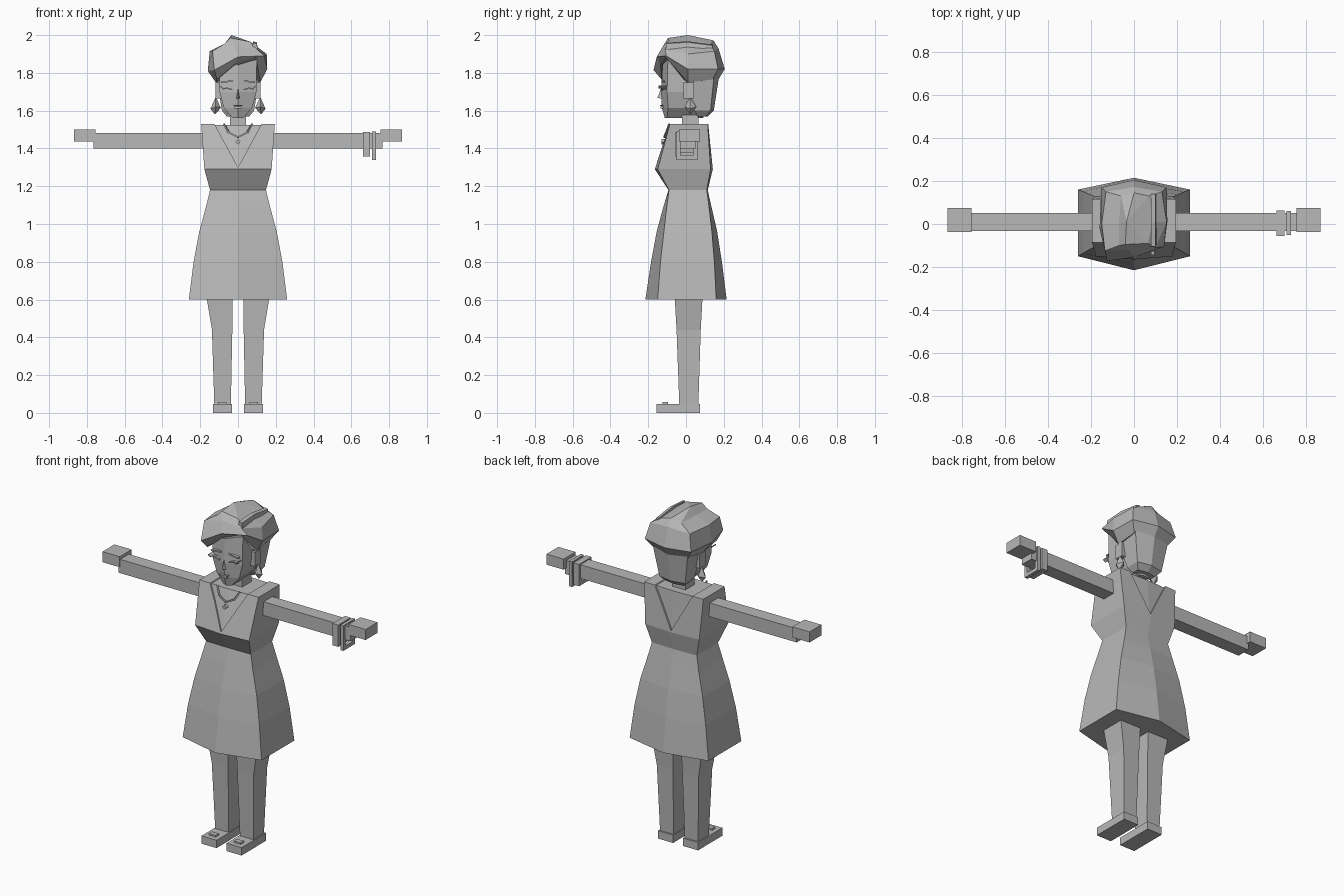
import bpy, bmesh, math
from mathutils import Matrix, Vector

grey = bpy.data.materials.new("plain grey")
grey.diffuse_color = (0.48, 0.48, 0.48, 1)


def finish(name, bm):
    bmesh.ops.recalc_face_normals(bm, faces=bm.faces)
    me = bpy.data.meshes.new(name)
    bm.to_mesh(me)
    bm.free()
    me.materials.append(grey)
    ob = bpy.data.objects.new(name, me)
    bpy.context.collection.objects.link(ob)
    return ob


def loft(name, rings, mirror=1):
    """Skin equal rings of points; a single-point ring closes to a tip."""
    bm = bmesh.new()
    rows = [[bm.verts.new((x * mirror, y, z)) for x, y, z in r] for r in rings]
    for a, b in zip(rows, rows[1:]):
        n = max(len(a), len(b))
        for i in range(n):
            j = (i + 1) % n
            if len(a) == 1:
                bm.faces.new((a[0], b[j], b[i]))
            elif len(b) == 1:
                bm.faces.new((a[i], a[j], b[0]))
            else:
                bm.faces.new((a[i], a[j], b[j], b[i]))
    for r in (rows[0], rows[-1]):
        if len(r) > 2:
            bm.faces.new(r)
    return finish(name, bm)


def hexa(z, hx, front, front_mid, back, back_mid):
    return [(-hx, front, z), (0, front_mid, z), (hx, front, z),
            (hx, back, z), (0, back_mid, z), (-hx, back, z)]


def rect(z, x0, x1, y0, y1):
    return [(x0, y0, z), (x1, y0, z), (x1, y1, z), (x0, y1, z)]


def box(name, x0, x1, y0, y1, z0, z1, mirror=1, tilt=0):
    c = Vector(((x0 + x1) / 2 * mirror, (y0 + y1) / 2, (z0 + z1) / 2))
    bm = bmesh.new()
    bmesh.ops.create_cube(bm, size=1, matrix=Matrix.Translation(c)
                          @ Matrix.Rotation(tilt * mirror, 4, 'Y')
                          @ Matrix.Diagonal((x1 - x0, y1 - y0, z1 - z0, 1)))
    return finish(name, bm)


def bar(name, a, b, t):
    """Thin square bar between two points."""
    a, b = Vector(a), Vector(b)
    d = b - a
    bm = bmesh.new()
    bmesh.ops.create_cube(bm, size=1, matrix=Matrix.Translation((a + b) / 2)
                          @ d.to_track_quat('Z', 'Y').to_matrix().to_4x4()
                          @ Matrix.Diagonal((t, t, d.length, 1)))
    return finish(name, bm)


# Dress: flared skirt and fitted bodice
loft("skirt", [
    hexa(0.60, 0.26, -0.15, -0.215, 0.16, 0.215),
    hexa(0.80, 0.235, -0.135, -0.185, 0.15, 0.19),
    hexa(0.96, 0.205, -0.117, -0.155, 0.137, 0.165),
    hexa(1.09, 0.17, -0.102, -0.12, 0.122, 0.135),
    hexa(1.18, 0.148, -0.09, -0.093, 0.11, 0.115)])
bodice = loft("bodice", [
    hexa(1.18, 0.148, -0.09, -0.093, 0.11, 0.115),
    hexa(1.29, 0.178, -0.15, -0.165, 0.13, 0.142),
    hexa(1.53, 0.195, -0.085, -0.09, 0.115, 0.122)])

# V neckline cut, with the chest just inside it
v = [(-0.13, 1.54), (0.13, 1.54), (0, 1.30)]
cutter = loft("neckline_cutter", [[(x, y, z) for x, z in v] for y in (-0.3, 0.3)])
cutter.hide_render = True
cutter.hide_viewport = True
cutter.display_type = 'WIRE'
cut = bodice.modifiers.new("neckline", 'BOOLEAN')
cut.operation = 'DIFFERENCE'
cut.object = cutter
loft("chest", [
    hexa(1.22, 0.14, -0.09, -0.095, 0.10, 0.105),
    hexa(1.30, 0.16, -0.14, -0.154, 0.12, 0.132),
    hexa(1.525, 0.17, -0.075, -0.082, 0.105, 0.112)])
box("neck", -0.042, 0.042, -0.02, 0.065, 1.48, 1.62)

# Necklace
pts = [(-0.075, -0.088, 1.53), (-0.05, -0.105, 1.485), (0, -0.115, 1.46),
       (0.05, -0.105, 1.485), (0.075, -0.088, 1.53)]
for a, b in zip(pts, pts[1:]):
    bar("necklace_chain", a, b, 0.008)
box("necklace_pendant", -0.01, 0.01, -0.13, -0.11, 1.425, 1.445, tilt=0.78)

# Limbs, ears and earrings on both sides
for s, side in ((1, "right"), (-1, "left")):
    box(side + "_arm", 0.17, 0.765, -0.032, 0.05, 1.40, 1.482, s)
    box(side + "_hand", 0.755, 0.868, -0.037, 0.075, 1.437, 1.50, s)
    loft(side + "_leg", [
        rect(0.03, 0.038, 0.125, -0.035, 0.065),
        rect(0.44, 0.03, 0.138, -0.05, 0.078),
        rect(0.62, 0.028, 0.168, -0.06, 0.088)], s)
    box(side + "_shoe", 0.033, 0.132, -0.155, 0.075, 0, 0.047, s)
    box(side + "_shoe_buckle", 0.06, 0.105, -0.125, -0.095, 0.045, 0.057, s)
    box(side + "_ear", 0.09, 0.12, -0.012, 0.042, 1.665, 1.75, s)
    loft(side + "_earring", [
        [(0.118, 0.022, 1.672)],
        [(0.09, 0.022, 1.615), (0.118, -0.008, 1.62),
         (0.146, 0.022, 1.61), (0.118, 0.055, 1.62)],
        [(0.122, 0.022, 1.58)]], s)
    # Brow, closed eye and lashes
    box(side + "_brow", 0.025, 0.09, -0.128, -0.11, 1.75, 1.758, s, 0.12)
    box(side + "_eye", 0.03, 0.06, -0.132, -0.11, 1.712, 1.719, s, -0.3)
    box(side + "_eye_corner", 0.055, 0.082, -0.126, -0.105, 1.714, 1.721, s, 0.2)
    box(side + "_lash", 0.078, 0.098, -0.145, -0.10, 1.722, 1.728, s, -0.6)

# Square bangles hanging on one wrist
for x0, x1, y0, y1, z0, z1 in ((0.662, 0.70, -0.055, 0.062, 1.358, 1.488),
                               (0.71, 0.73, -0.05, 0.06, 1.34, 1.49)):
    t = 0.022
    box("bangle_top", x0, x1, y0, y1, z1 - t, z1)
    box("bangle_bottom", x0, x1, y0, y1, z0, z0 + t)
    box("bangle_front", x0, x1, y0, y0 + t, z0 + t, z1 - t)
    box("bangle_back", x0, x1, y1 - t, y1, z0 + t, z1 - t)

# Head
loft("head", [
    hexa(1.56, 0.028, -0.10, -0.112, 0.08, 0.09),
    hexa(1.615, 0.075, -0.095, -0.128, 0.10, 0.11),
    hexa(1.70, 0.098, -0.10, -0.132, 0.11, 0.12),
    hexa(1.91, 0.10, -0.095, -0.12, 0.11, 0.12)])
loft("nose", [
    [(-0.012, -0.12, 1.662), (0, -0.152, 1.668), (0.012, -0.12, 1.662)],
    [(-0.008, -0.12, 1.69), (0, -0.143, 1.69), (0.008, -0.12, 1.69)],
    [(0, -0.128, 1.73)]])
box("upper_lip", -0.024, 0.024, -0.138, -0.11, 1.624, 1.631)
box("lower_lip", -0.018, 0.018, -0.136, -0.11, 1.612, 1.622)

# Hair at the back of the head
loft("back_hair", [
    hexa(1.57, 0.06, 0.06, 0.06, 0.105, 0.115),
    hexa(1.60, 0.085, 0.045, 0.045, 0.13, 0.147),
    hexa(1.80, 0.118, -0.01, -0.01, 0.15, 0.178)])

# Swept hair: ring order runs front left, front, right, back, left
loft("swept_hair", [
    [(-0.112, -0.13, 1.765), (-0.01, -0.135, 1.85), (0.095, -0.11, 1.885),
     (0.118, 0.01, 1.75), (0.115, 0.14, 1.765), (0, 0.172, 1.765),
     (-0.115, 0.14, 1.765), (-0.118, 0.0, 1.75)],
    [(-0.125, -0.172, 1.815), (0, -0.155, 1.885), (0.14, -0.105, 1.89),
     (0.155, 0.01, 1.82), (0.152, 0.17, 1.82), (0, 0.205, 1.82),
     (-0.152, 0.17, 1.82), (-0.16, -0.02, 1.81)],
    [(-0.135, -0.125, 1.915), (-0.02, -0.12, 1.945), (0.10, -0.11, 1.925),
     (0.152, 0.01, 1.90), (0.13, 0.15, 1.915), (0, 0.172, 1.93),
     (-0.13, 0.15, 1.915), (-0.15, 0.0, 1.915)],
    [(-0.07, -0.10, 1.955), (-0.04, -0.095, 1.985), (0.065, -0.09, 1.965),
     (0.085, 0.01, 1.95), (0.07, 0.13, 1.95), (0, 0.145, 1.972),
     (-0.06, 0.13, 1.955), (-0.07, 0.0, 1.955)],
    [(-0.035, 0.01, 2.0)]])
# Raised strand along the parting
loft("hair_strand", [
    [(0.075, y, z - 0.03), (0.105, y, z - 0.04), (0.10, y, z), (0.08, y, z + 0.005)]
    for y, z in ((-0.105, 1.955), (0.01, 1.962), (0.14, 1.945))])
